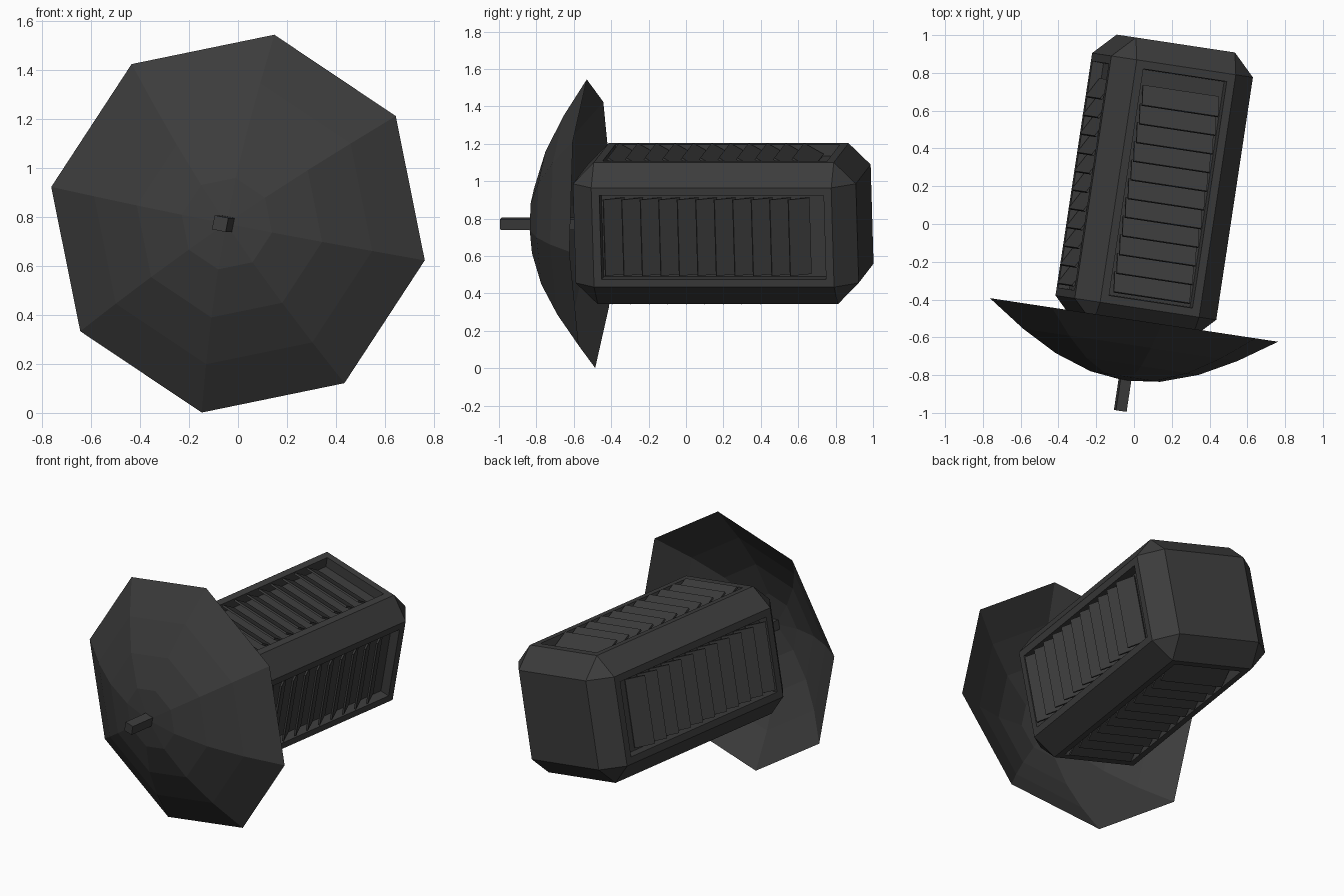
import bpy, bmesh
from math import radians, cos, sin, pi, atan2, hypot
from mathutils import Matrix, Vector

if "Cube" in bpy.data.objects:
    bpy.data.objects.remove(bpy.data.objects["Cube"])

# Whole model is built along local Y, then rolled and yawed into place
FRAME = (Matrix.Translation((0, -0.508, 0.773))
         @ Matrix.Rotation(radians(-8.6), 4, 'Z')
         @ Matrix.Rotation(radians(11), 4, 'Y'))
H, CH = 0.386, 0.116           # body half width and chamfer
Y0, Y1 = -0.05, 1.48           # body front and back

dark = bpy.data.materials.new("dark_grey")
dark.diffuse_color = (0.045, 0.045, 0.045, 1)
dark.use_nodes = True
dark.node_tree.nodes["Principled BSDF"].inputs["Base Color"].default_value = dark.diffuse_color


def finish(bm, name):
    bm.transform(FRAME)
    me = bpy.data.meshes.new(name)
    bm.to_mesh(me)
    bm.free()
    me.materials.append(dark)
    ob = bpy.data.objects.new(name, me)
    bpy.context.collection.objects.link(ob)
    return ob


def box(bm, size, centre, turn=Matrix.Identity(4), tilt=0):
    m = (turn @ Matrix.Translation(centre) @ Matrix.Rotation(tilt, 4, 'X')
         @ Matrix.Diagonal((*size, 1)))
    return bmesh.ops.create_cube(bm, size=1, matrix=m)


# Body: chamfered block with a recessed panel on each long side
bm = bmesh.new()
box(bm, (2 * H, Y1 - Y0, 2 * H), (0, (Y0 + Y1) / 2, 0))
bmesh.ops.bevel(bm, geom=bm.edges[:], offset=CH, segments=1,
                affect='EDGES', profile=0.5)
bm.normal_update()
panels = [f for f in bm.faces
          if max(abs(f.normal.x), abs(f.normal.z)) > 0.99]
bmesh.ops.inset_individual(bm, faces=panels, thickness=0.06)
bmesh.ops.inset_individual(bm, faces=panels, thickness=0.004, depth=-0.06)
finish(bm, "body")

# Louvre slats: outer edge forward, inner edge back
RUN, DROP, PITCH, COUNT = 0.105, 0.06, 0.1, 11
for k, side in enumerate(("top", "right", "bottom", "left")):
    bm = bmesh.new()
    turn = Matrix.Rotation(k * pi / 2, 4, 'Y')
    for i in range(COUNT):
        box(bm, (0.415, hypot(RUN, DROP), 0.012),
            (0, 0.13 + i * PITCH + RUN / 2, H + 0.008 - DROP / 2),
            turn, -atan2(DROP, RUN))
    finish(bm, side + "_slats")

# Dish: thin eight-sided bowl
bm = bmesh.new()
rings = []
for r, t in ((0.19, -0.303), (0.39, -0.236), (0.585, -0.133), (0.786, 0)):
    rings.append([bm.verts.new((r * cos(i * pi / 4), t, r * sin(i * pi / 4)))
                  for i in range(8)])
tip = bm.verts.new((0, -0.325, 0))
for i in range(8):
    j = (i + 1) % 8
    bm.faces.new((tip, rings[0][i], rings[0][j]))
    for a, b in zip(rings, rings[1:]):
        bm.faces.new((a[i], b[i], b[j], a[j]))
bmesh.ops.recalc_face_normals(bm, faces=bm.faces[:])
if bm.faces[0].normal.y > 0:
    bmesh.ops.reverse_faces(bm, faces=bm.faces[:])
finish(bm, "dish")

# Square rod from the body through the dish
bm = bmesh.new()
box(bm, (0.058, 0.44, 0.058), (0, -0.267, 0))
finish(bm, "rod")
